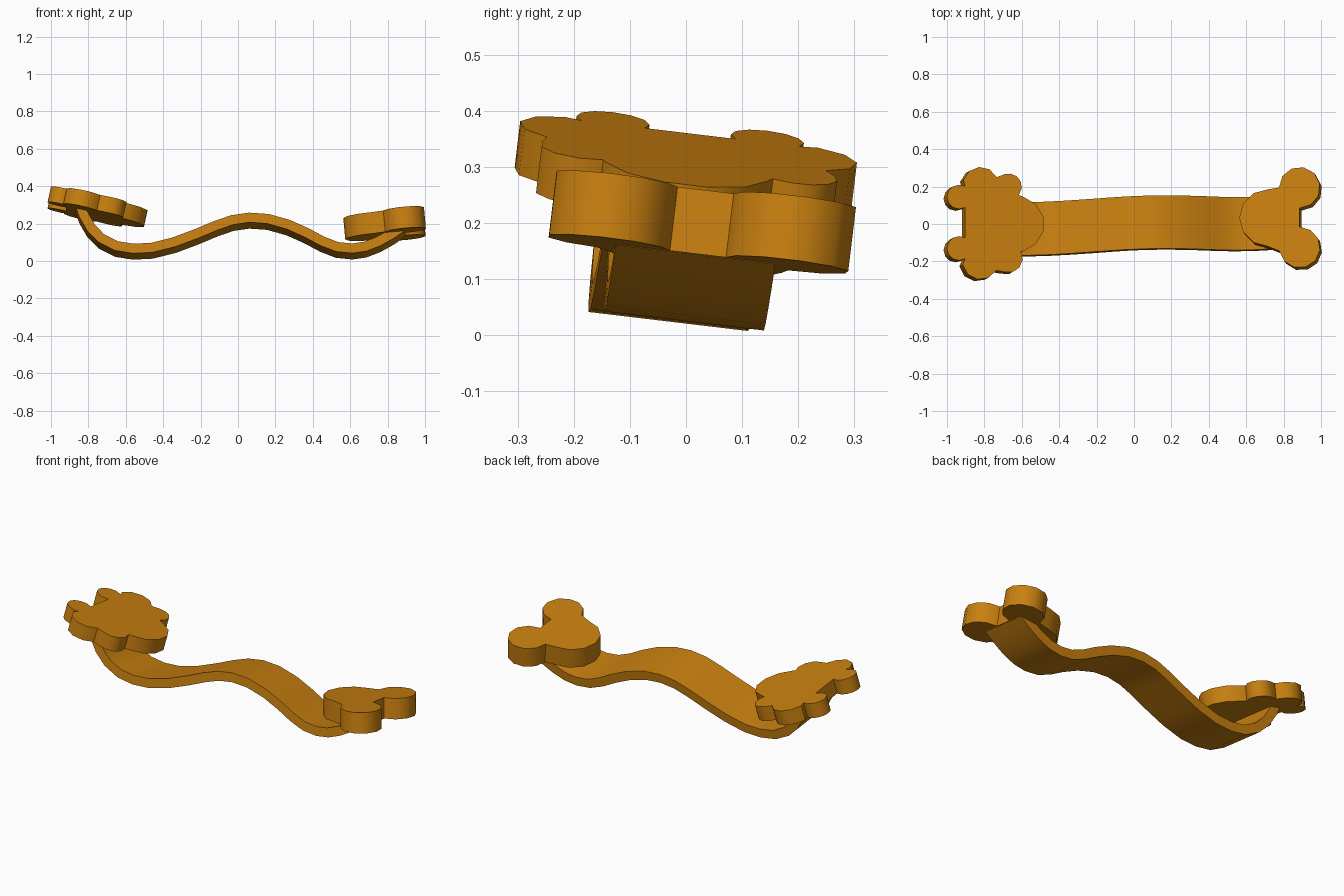
import bpy, math
from mathutils import Vector

if "Cube" in bpy.data.objects:
    bpy.data.objects.remove(bpy.data.objects["Cube"])

amber = bpy.data.materials.new("amber")
amber.diffuse_color = (0.58, 0.215, 0.005, 1)
amber.use_nodes = True
amber.node_tree.nodes["Principled BSDF"].inputs["Base Color"].default_value = amber.diffuse_color


def make(name, verts, faces):
    me = bpy.data.meshes.new(name)
    me.from_pydata(verts, [], faces)
    me.materials.append(amber)
    ob = bpy.data.objects.new(name, me)
    bpy.context.collection.objects.link(ob)
    bpy.ops.object.select_all(action='DESELECT')
    ob.select_set(True)
    bpy.context.view_layer.objects.active = ob
    bpy.ops.object.shade_smooth_by_angle(angle=math.radians(40))
    return ob


def plate(name, arcs, origin, slope, thick):
    """Tilted plate; the outline is a clockwise chain of arcs (cx, cy, r, from, to)."""
    ox, oy, oz = origin
    normal = Vector((-slope[0], -slope[1], 1)).normalized()
    top = []
    for cx, cy, r, a0, a1 in arcs:
        n = max(3, round(abs(a1 - a0) / 32))
        for i in range(n + 1):
            a = math.radians(a0 + (a1 - a0) * i / n)
            x, y = cx + r * math.cos(a), cy + r * math.sin(a)
            top.append(Vector((x, y, oz + slope[0] * (x - ox) + slope[1] * (y - oy))))
    n = len(top)
    verts = top + [p - normal * thick for p in top]
    faces = [tuple(reversed(range(n))), tuple(range(n, 2 * n))]
    faces += [(i, (i + 1) % n, n + (i + 1) % n, n + i) for i in range(n)]
    return make(name, verts, faces)


# Lobed plate at the left end
plate("left_lobed_plate", [
    (-0.935, 0.145, 0.065, 300, 60),
    (-0.82, 0.21, 0.095, 165, 25),
    (-0.67, 0.20, 0.07, 110, -40),
    (-0.63, 0.0, 0.15, 75, -75),
    (-0.67, -0.185, 0.075, 30, -110),
    (-0.82, -0.20, 0.097, -30, -170),
    (-0.935, -0.13, 0.065, -60, -300),
], (-0.82, 0, 0.342), (-0.22, -0.12), 0.085)

# Three-lobed plate at the right end
plate("right_lobed_plate", [
    (0.715, 0.033, 0.152, 270, 90),
    (0.885, 0.195, 0.11, 180, -90),
    (0.885, -0.125, 0.11, 90, -170),
], (0.72, 0.03, 0.244), (0.09, -0.12), 0.115)

# Wavy band joining both plates: centre line in x, z
path = [(-0.845, 0.285), (-0.825, 0.23), (-0.785, 0.16), (-0.73, 0.105),
        (-0.65, 0.064), (-0.56, 0.050), (-0.46, 0.055), (-0.34, 0.085),
        (-0.22, 0.13), (-0.12, 0.172), (-0.03, 0.203), (0.06, 0.216),
        (0.16, 0.209), (0.27, 0.178), (0.37, 0.133), (0.45, 0.090),
        (0.53, 0.059), (0.61, 0.051), (0.68, 0.061), (0.75, 0.088),
        (0.82, 0.127), (0.875, 0.165)]
half_w, half_t = 0.143, 0.026
tilt = math.radians(-6.8)
across = Vector((0, math.cos(tilt), math.sin(tilt)))
verts, faces = [], []
for i, (x, z) in enumerate(path):
    a, b = path[max(i - 1, 0)], path[min(i + 1, len(path) - 1)]
    along = Vector((b[0] - a[0], 0, b[1] - a[1])).normalized()
    up = along.cross(across).normalized()
    c = Vector((x, -0.015 + 0.024 * x + 0.12 * (z - 0.05), z))
    for s, t in ((-1, -1), (1, -1), (1, 1), (-1, 1)):
        verts.append(c + across * half_w * s + up * half_t * t)
    if i:
        k = 4 * i
        faces += [(k - 4 + j, k + j, k + (j + 1) % 4, k - 4 + (j + 1) % 4) for j in range(4)]
e = len(verts)
faces = [tuple(reversed(f)) for f in faces]
faces += [(0, 3, 2, 1), (e - 4, e - 3, e - 2, e - 1)]
band = make("wavy_band", verts, faces)

# Consistent outward normals on every part
for ob in list(bpy.context.collection.objects):
    bpy.context.view_layer.objects.active = ob
    bpy.ops.object.mode_set(mode='EDIT')
    bpy.ops.mesh.select_all(action='SELECT')
    bpy.ops.mesh.normals_make_consistent(inside=False)
    bpy.ops.object.mode_set(mode='OBJECT')
